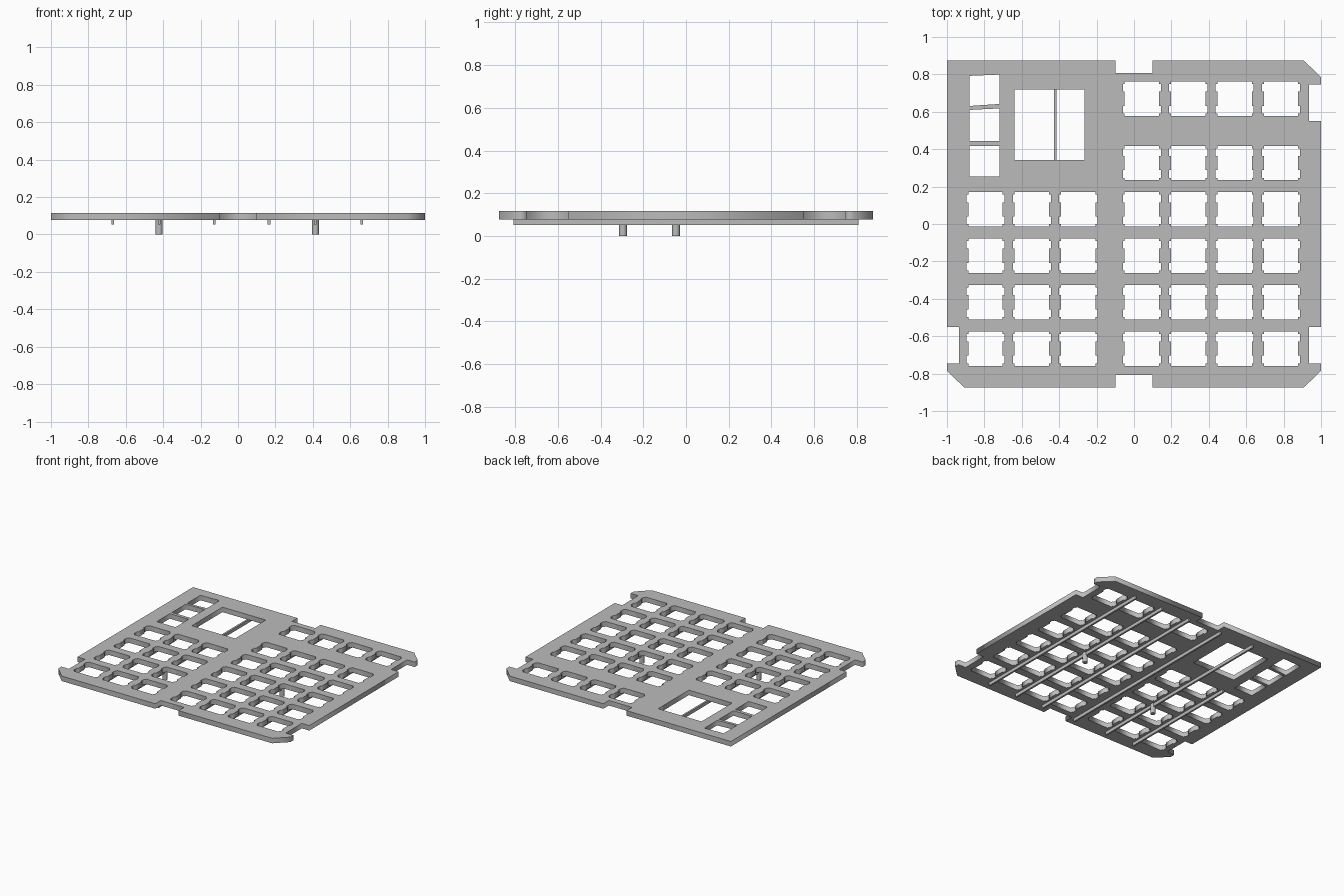
import bpy
import bmesh
from mathutils import Matrix, Vector

cube = bpy.data.objects.get("Cube")
if cube:
    bpy.data.objects.remove(cube, do_unlink=True)

grey = bpy.data.materials.new("plain grey")
grey.use_nodes = True
colour = (0.5, 0.5, 0.5, 1)
grey.diffuse_color = colour
grey.node_tree.nodes["Principled BSDF"].inputs["Base Color"].default_value = colour

PLATE_BOTTOM, PLATE_TOP = 0.077, 0.116
RIB_BOTTOM = 0.052


def add_object(name, bm):
    bmesh.ops.recalc_face_normals(bm, faces=bm.faces)
    mesh = bpy.data.meshes.new(name)
    bm.to_mesh(mesh)
    bm.free()
    mesh.materials.append(grey)
    obj = bpy.data.objects.new(name, mesh)
    bpy.context.collection.objects.link(obj)
    return obj


def slab(name, loops, z0, z1):
    """Extrude a filled outline; every loop after the first is a hole."""
    curve = bpy.data.curves.new(name + " profile", "CURVE")
    curve.dimensions = "2D"
    curve.fill_mode = "BOTH"
    curve.extrude = (z1 - z0) / 2
    for loop in loops:
        spline = curve.splines.new("POLY")
        spline.points.add(len(loop) - 1)
        spline.use_cyclic_u = True
        for point, (x, y) in zip(spline.points, loop):
            point.co = (x, y, 0, 1)
    temp = bpy.data.objects.new(name + " profile", curve)
    bpy.context.collection.objects.link(temp)
    bpy.context.view_layer.update()
    mesh = bpy.data.meshes.new_from_object(
        temp.evaluated_get(bpy.context.evaluated_depsgraph_get()))
    bpy.data.objects.remove(temp, do_unlink=True)
    bm = bmesh.new()
    bm.from_mesh(mesh)
    bpy.data.meshes.remove(mesh)
    bmesh.ops.remove_doubles(bm, verts=bm.verts, dist=0.0001)
    bmesh.ops.translate(bm, verts=bm.verts, vec=(0, 0, (z0 + z1) / 2))
    return add_object(name, bm)


def box(name, x0, x1, y0, y1, z0, z1):
    bm = bmesh.new()
    size = Vector((x1 - x0, y1 - y0, z1 - z0))
    centre = Vector((x0 + x1, y0 + y1, z0 + z1)) / 2
    bmesh.ops.create_cube(
        bm, size=1, matrix=Matrix.Translation(centre) @ Matrix.Diagonal(size.to_4d()))
    return add_object(name, bm)


def rect(x0, x1, y0, y1):
    return [(x0, y0), (x1, y0), (x1, y1), (x0, y1)]


def key_hole(cx, cy):
    """Square opening with two shallow clip notches on each side."""
    h, n, a, b = 0.092, 0.102, 0.038, 0.079
    right = [(h, -h), (h, -b), (n, -b), (n, -a), (h, -a),
             (h, a), (n, a), (n, b), (h, b), (h, h)]
    left = [(-x, -y) for x, y in right]
    return [(cx + x, cy + y) for x, y in right + left]


# Outer outline: chamfered corners, notched edges, one square corner
upper_right = [(0.935, 0.55), (0.935, 0.747), (1, 0.747), (1, 0.785),
               (0.907, 0.875), (0.1, 0.875), (0.1, 0.808)]
lower_right = [(x, -y) for x, y in reversed(upper_right)]
lower_left = [(-x, -y) for x, y in upper_right]
outline = ([(1, 0.55)] + upper_right
           + [(-0.1, 0.808), (-0.1, 0.875), (-1, 0.875), (-1, -0.55)]
           + lower_left + lower_right + [(1, -0.55)])

# Openings for the keys
PITCH = 0.248
rows = [0.078 - PITCH * i for i in range(-1, 4)]
holes = []
for i in range(4):
    x = 0.042 + PITCH * i
    holes += [key_hole(x, y) for y in [0.67] + rows]
for i in range(3):
    x = -0.794 + PITCH * i
    holes += [key_hole(x, y) for y in rows[1:]]

# Display window and three small windows
holes.append(rect(-0.638, -0.264, 0.342, 0.72))
L, R = -0.88, -0.718
holes.append([(L, 0.631), (R, 0.642), (R, 0.799), (L, 0.792)])
holes.append([(L, 0.443), (R, 0.443), (R, 0.618), (L, 0.61)])
holes.append(rect(L, R, 0.255, 0.417))

slab("plate", [outline] + holes, PLATE_BOTTOM, PLATE_TOP)

# Stiffening ribs under the plate
for i, x in enumerate([-0.67, -0.422, -0.126, 0.166, 0.414, 0.662]):
    back = 0.19 if i == 0 else 0.808
    box(f"rib_{i + 1}", x - 0.007, x + 0.007, -0.808, back, RIB_BOTTOM, PLATE_BOTTOM)

# Two round support pegs
for name, x, y in [("left_peg", 0.414, -0.047), ("right_peg", -0.422, -0.295)]:
    bm = bmesh.new()
    bmesh.ops.create_cone(
        bm, cap_ends=True, segments=24, radius1=0.018, radius2=0.018,
        depth=PLATE_BOTTOM, matrix=Matrix.Translation((x, y, PLATE_BOTTOM / 2)))
    peg = add_object(name, bm)
    bpy.ops.object.select_all(action="DESELECT")
    peg.select_set(True)
    bpy.context.view_layer.objects.active = peg
    bpy.ops.object.shade_smooth_by_angle()
